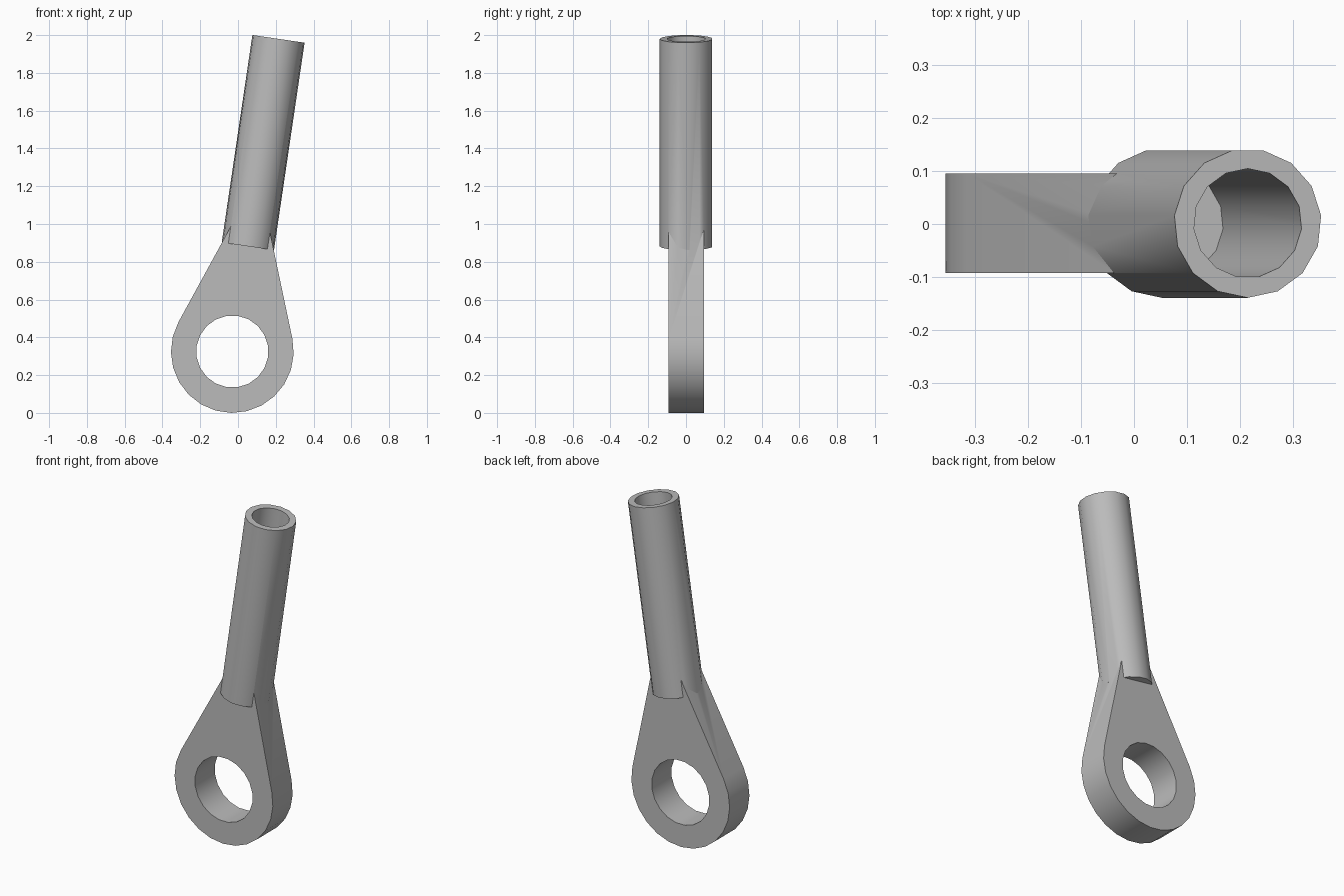
import bpy, bmesh
from math import cos, sin, pi, radians
from mathutils import Matrix

cube = bpy.data.objects.get("Cube")
if cube:
    bpy.data.objects.remove(cube, do_unlink=True)

# Local frame: origin at the eye centre, z along the tilted shaft
TILT = radians(8.4)
FRAME = Matrix.Translation((-0.03, 0.0015, 0.325)) @ Matrix.Rotation(TILT, 4, 'Y')
EYE_R, HOLE_R, HALF_THICK = 0.325, 0.191, 0.0935
SHAFT_R, BORE_R = 0.1405, 0.103
SHAFT_BOTTOM, BORE_FLOOR, SHAFT_TOP = 0.563, 0.66, 1.673

metal = bpy.data.materials.new("grey metal")
metal.use_nodes = True
GREY = (0.5, 0.5, 0.5, 1)
metal.diffuse_color = GREY
metal.node_tree.nodes["Principled BSDF"].inputs["Base Color"].default_value = GREY


def prism(name, outline, direction):
    """Extrude a closed outline of 3D points along a direction."""
    bm = bmesh.new()
    face = bm.faces.new([bm.verts.new(p) for p in outline])
    ext = bmesh.ops.extrude_face_region(bm, geom=[face], use_keep_orig=True)
    verts = [g for g in ext["geom"] if isinstance(g, bmesh.types.BMVert)]
    bmesh.ops.translate(bm, verts=verts, vec=direction)
    bmesh.ops.recalc_face_normals(bm, faces=bm.faces)
    mesh = bpy.data.meshes.new(name)
    bm.to_mesh(mesh)
    bm.free()
    mesh.materials.append(metal)
    obj = bpy.data.objects.new(name, mesh)
    bpy.context.collection.objects.link(obj)
    obj.matrix_world = FRAME
    return obj


def shaft_prism(name, radius, sides, start, low, high):
    ring = [(radius * cos(start + 2 * pi * i / sides),
             radius * sin(start + 2 * pi * i / sides), low) for i in range(sides)]
    return prism(name, ring, (0, 0, high - low))


def combine(target, tool, operation):
    mod = target.modifiers.new(operation.lower(), 'BOOLEAN')
    mod.operation, mod.object, mod.solver = operation, tool, 'EXACT'
    bpy.context.view_layer.update()
    bpy.context.view_layer.objects.active = target
    bpy.ops.object.modifier_apply(modifier=mod.name)
    bpy.data.objects.remove(tool, do_unlink=True)


# Teardrop eye plate: round bottom with straight flanks tapering into the shaft
steps, first = 15, radians(20.3)
sweep = pi + 2 * first
outline = [(EYE_R * cos(first - sweep * i / steps), -HALF_THICK,
            EYE_R * sin(first - sweep * i / steps)) for i in range(steps + 1)]
outline += [(-0.097, -HALF_THICK, 0.675), (0.097, -HALF_THICK, 0.675)]
body = prism("rod_end_with_eye", outline, (0, 2 * HALF_THICK, 0))

# Round shaft, merged with the plate
shaft = shaft_prism("shaft", SHAFT_R, 15, -pi / 2, SHAFT_BOTTOM, SHAFT_TOP)
combine(body, shaft, 'UNION')

# Blind bore down the shaft
bore = shaft_prism("bore_cutter", BORE_R, 15, pi / 2, BORE_FLOOR, SHAFT_TOP + 0.1)
combine(body, bore, 'DIFFERENCE')

# Through hole in the eye, with flat facets at top and bottom
sides = 20
hole = [(HOLE_R * cos(2 * pi * (i + 0.5) / sides + TILT), -0.3,
         HOLE_R * sin(2 * pi * (i + 0.5) / sides + TILT)) for i in range(sides)]
combine(body, prism("eye_cutter", hole, (0, 0.6, 0)), 'DIFFERENCE')

# Smooth the round walls, keep the rims sharp
bpy.ops.object.select_all(action='DESELECT')
body.select_set(True)
bpy.context.view_layer.objects.active = body
bpy.ops.object.shade_smooth_by_angle(angle=radians(32))
